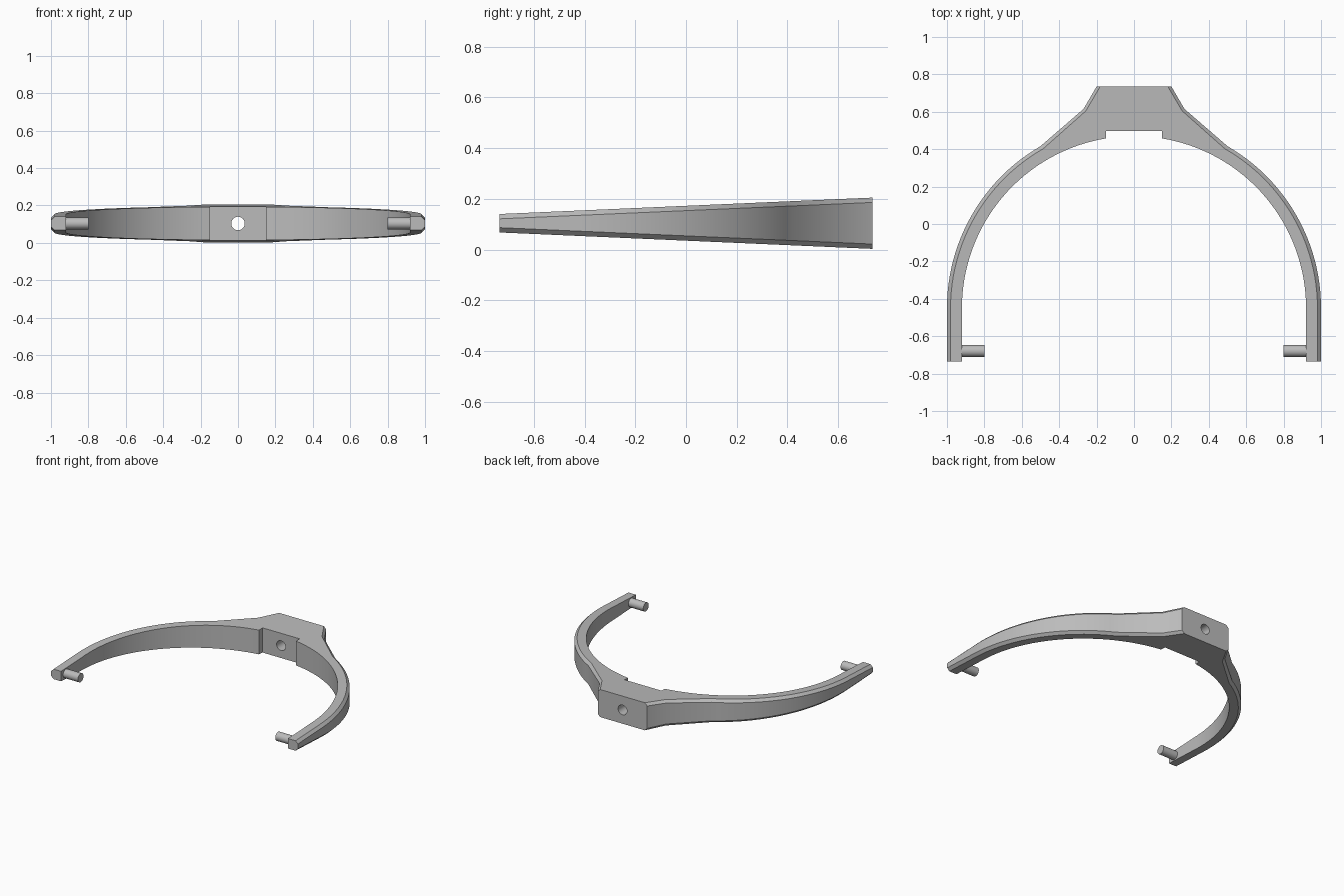
import bpy, bmesh, math

if "Cube" in bpy.data.objects:
    bpy.data.objects.remove(bpy.data.objects["Cube"])

CY, CZ, END, BACK = -0.45, 0.104, -0.735, 0.735   # arc centre, mid height, y limits
BEVEL = 0.019

grey = bpy.data.materials.new("plain grey")
grey.diffuse_color = (0.5, 0.5, 0.5, 1)
grey.use_nodes = True
grey.node_tree.nodes["Principled BSDF"].inputs["Base Color"].default_value = grey.diffuse_color


def half_height(y):
    return 0.0687 + 0.0440 * y


def arc(radius, degrees, steps):
    return [(radius * math.cos(math.radians(degrees * i / steps)),
             CY + radius * math.sin(math.radians(degrees * i / steps)))
            for i in range(steps + 1)]


def both_sides(half):
    return half + [(-x, y) for x, y in reversed(half)]


def smooth(obj):
    bpy.ops.object.select_all(action='DESELECT')
    obj.select_set(True)
    bpy.context.view_layer.objects.active = obj
    bpy.ops.object.shade_smooth_by_angle(angle=math.radians(30))


def cylinder(name, radius, depth, location, rotation):
    bpy.ops.mesh.primitive_cylinder_add(vertices=32, radius=radius, depth=depth,
                                        location=location, rotation=rotation)
    obj = bpy.context.object
    obj.name = name
    obj.data.materials.append(grey)
    return obj


# Plan outlines: outer wall, bevel line just inside it, inner wall with notch
outer = both_sides([(1, END)] + arc(1, 60, 24) + [(0.27, 0.615), (0.2, BACK)])
bevel = both_sides([(0.981, END)] + arc(0.981, 60.3, 24) + [(0.258, 0.604), (0.181, BACK)])
inner = both_sides([(0.92, END)] + arc(0.92, 80.6, 32) + [(0.15, 0.498)])

# Yoke: tapering arch with bevelled outer edges
bm = bmesh.new()


def row(points, side, drop=0.0):
    return [bm.verts.new((x, y, CZ + side * (half_height(y) - drop))) for x, y in points]


in_top, in_low = row(inner, 1), row(inner, -1)
bev_top, bev_low = row(bevel, 1), row(bevel, -1)
out_top, out_low = row(outer, 1, BEVEL), row(outer, -1, BEVEL)
bm.faces.new(bev_top + in_top[::-1])
bm.faces.new(bev_low + in_low[::-1])
for i in range(len(inner) - 1):
    bm.faces.new((in_top[i], in_top[i + 1], in_low[i + 1], in_low[i]))
mid = len(outer) // 2 - 1
for i in range(len(outer) - 1):
    j = i + 1
    if i == mid:   # flat mounting face
        bm.faces.new((bev_top[i], bev_top[j], out_top[j], out_low[j],
                      bev_low[j], bev_low[i], out_low[i], out_top[i]))
        continue
    for a, b in ((bev_top, out_top), (out_top, out_low), (out_low, bev_low)):
        bm.faces.new((a[i], a[j], b[j], b[i]))
for k in (0, -1):   # arm tips
    bm.faces.new([r[k] for r in (in_low, in_top, bev_top, out_top, out_low, bev_low)])
bmesh.ops.recalc_face_normals(bm, faces=bm.faces)
mesh = bpy.data.meshes.new("yoke")
bm.to_mesh(mesh)
bm.free()
mesh.materials.append(grey)
yoke = bpy.data.objects.new("yoke", mesh)
bpy.context.collection.objects.link(yoke)

# Bolt hole through the mounting block
cutter = cylinder("hole_cutter", 0.036, 0.6, (0, 0.62, CZ), (math.pi / 2, 0, 0))
cutter.hide_render = True
cut = yoke.modifiers.new("bolt hole", 'BOOLEAN')
cut.operation, cut.solver, cut.object = 'DIFFERENCE', 'EXACT', cutter
bpy.context.view_layer.objects.active = yoke
bpy.ops.object.modifier_apply(modifier=cut.name)
bpy.data.objects.remove(cutter)
smooth(yoke)

# Pivot pins on the inside of each arm tip
for side, name in ((1, "right_pin"), (-1, "left_pin")):
    smooth(cylinder(name, 0.032, 0.14, (side * 0.87, -0.679, CZ), (0, math.pi / 2, 0)))
